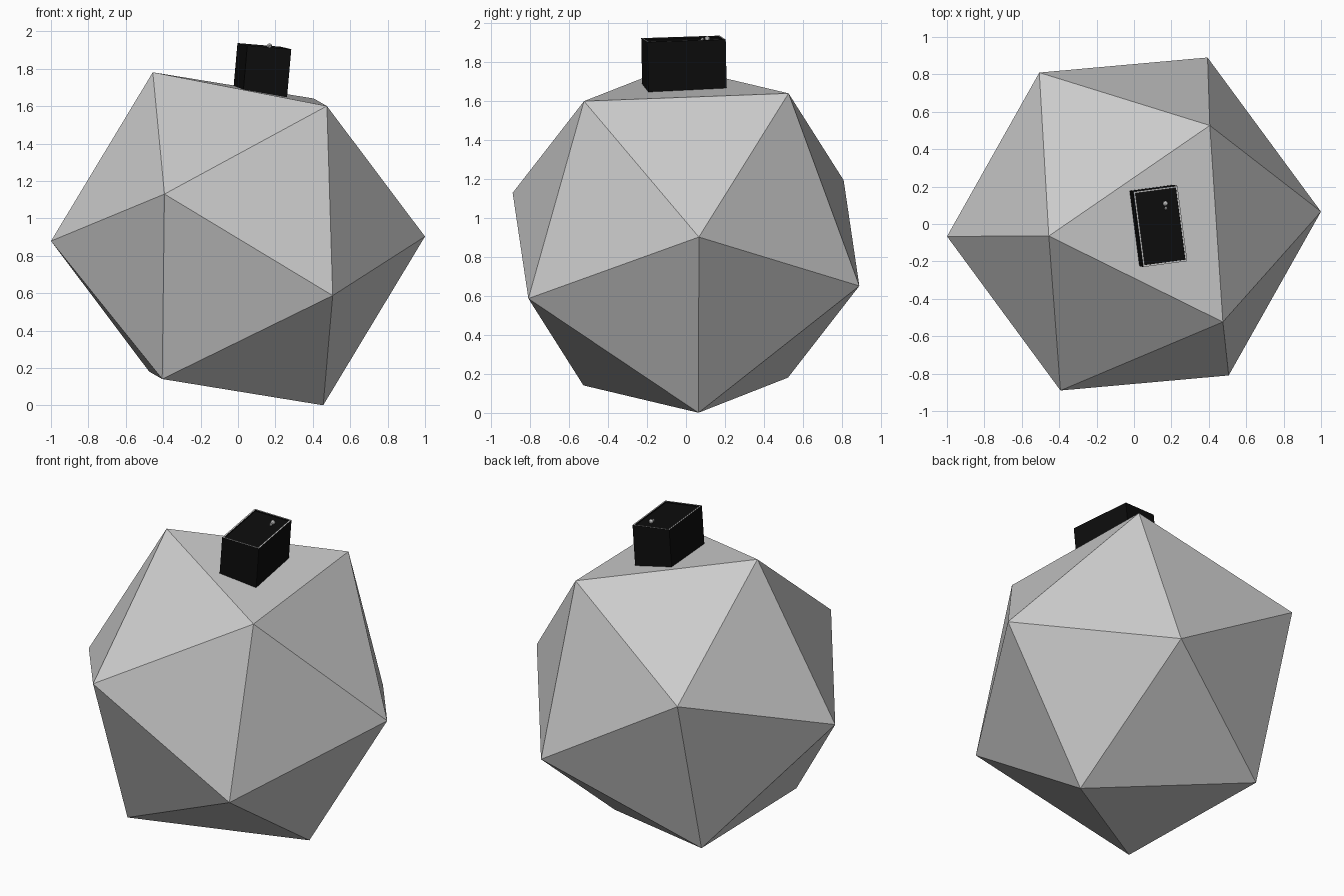
import bpy, bmesh
from math import sqrt
from mathutils import Vector, Matrix

if "Cube" in bpy.data.objects:
    bpy.data.objects.remove(bpy.data.objects["Cube"])


def frame(y_dir, z_dir, origin):
    """Placement matrix from a y direction, an approximate z direction and an origin."""
    y = Vector(y_dir).normalized()
    x = y.cross(Vector(z_dir)).normalized()
    z = x.cross(y)
    return Matrix.Translation(origin) @ Matrix((x, y, z)).transposed().to_4x4()


def make(name, bm, matrix, mat=None):
    bmesh.ops.recalc_face_normals(bm, faces=bm.faces)
    mesh = bpy.data.meshes.new(name)
    bm.to_mesh(mesh)
    bm.free()
    obj = bpy.data.objects.new(name, mesh)
    bpy.context.collection.objects.link(obj)
    obj.matrix_world = matrix
    if mat:
        mesh.materials.append(mat)
    return obj


black = bpy.data.materials.new("black")
black.diffuse_color = (0.004, 0.004, 0.004, 1)
black.use_nodes = True
black.node_tree.nodes["Principled BSDF"].inputs["Base Color"].default_value = black.diffuse_color

# Twenty-sided body: hull of three golden rectangles
phi = (1 + sqrt(5)) / 2
s = 1.002 / sqrt(1 + phi * phi)
bm = bmesh.new()
for a in (-s, s):
    for b in (-phi * s, phi * s):
        for p in ((0, a, b), (a, b, 0), (b, 0, a)):
            bm.verts.new(p)
bmesh.ops.convex_hull(bm, input=bm.verts)
make("body", bm, frame((-0.07, 1.051, 0.04), (0.874, 0.011, 1.45), (0, 0, 0.891)))

# Box standing on the upper face; its local origin is the middle of its top
place = frame((-0.053, 0.404, 0.013), (0.088, -0.02, 0.995), (0.141, -0.013, 1.921))
W, L, H, RIM, DEEP = 0.238, 0.406, 0.28, 0.013, 0.008
bm = bmesh.new()
bmesh.ops.create_cube(bm, size=1, matrix=Matrix.Translation((0, 0, -H / 2))
                      @ Matrix.Diagonal((W, L, H, 1)))
top = max(bm.faces, key=lambda f: f.calc_center_median().z)
rim = bmesh.ops.inset_region(bm, faces=[top], thickness=RIM)["faces"]
well = bmesh.ops.inset_region(bm, faces=[top], thickness=0.0005, depth=-DEEP)["faces"]
for f in bm.faces:
    f.material_index = 0
for f in rim:
    f.material_index = 1
box = make("box", bm, place, black)
grey = bpy.data.materials.new("rim_grey")
grey.diffuse_color = (0.6, 0.6, 0.6, 1)
grey.use_nodes = True
grey.node_tree.nodes["Principled BSDF"].inputs["Base Color"].default_value = grey.diffuse_color
box.data.materials.append(grey)

# Small knob with a little tail on the box top
for name, y, r in (("knob", 0.118, 0.014), ("knob_tail", 0.092, 0.009)):
    bm = bmesh.new()
    bmesh.ops.create_icosphere(bm, subdivisions=2, radius=r)
    make(name, bm, place @ Matrix.Translation((0.043, y, -DEEP + r * 0.6)))
